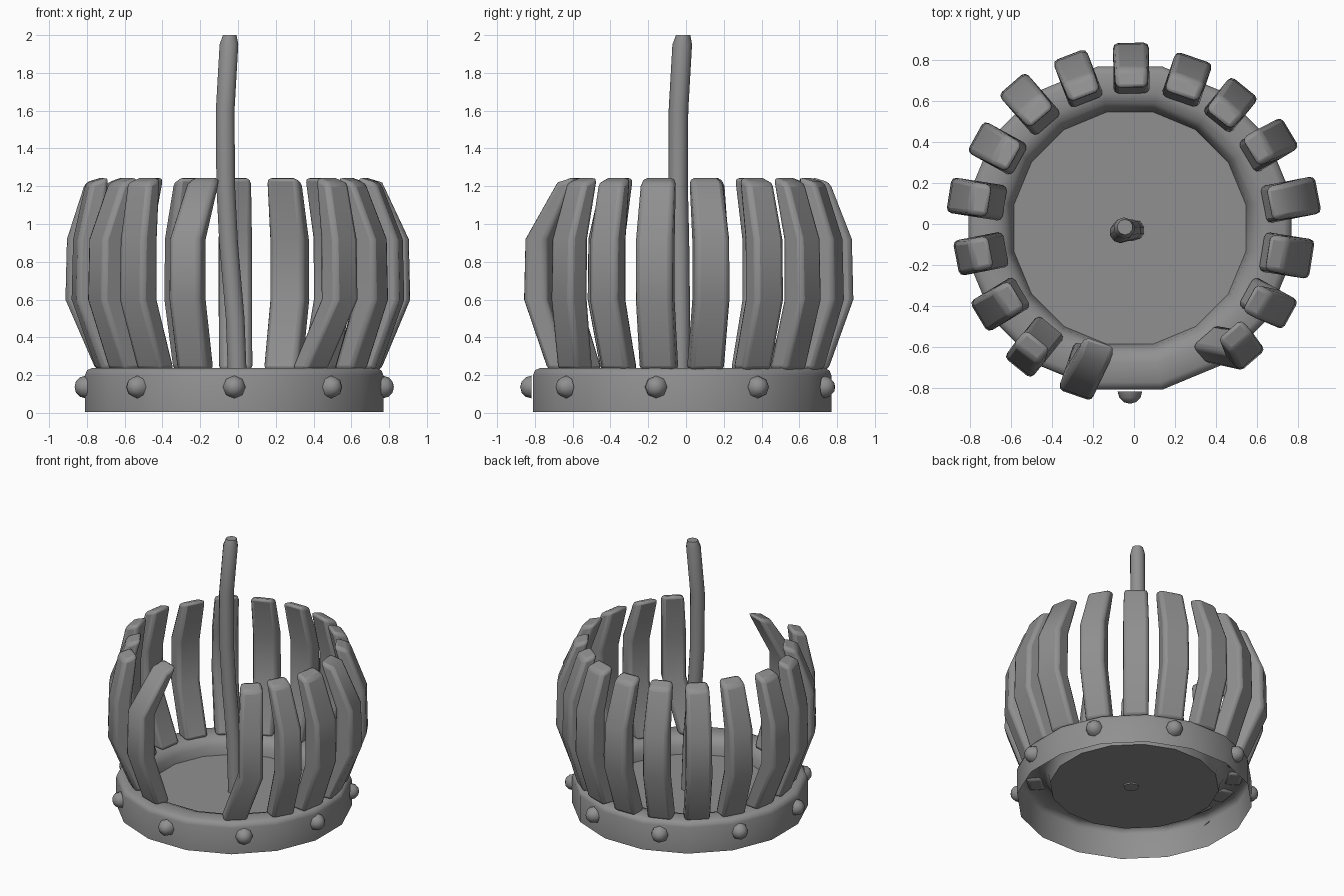
import bpy, bmesh, math
from mathutils import Vector, Matrix

cube = bpy.data.objects.get("Cube")
if cube:
    bpy.data.objects.remove(cube, do_unlink=True)

TAU = math.tau
CENTRE = Vector((-0.02, -0.02, 0))

grey = bpy.data.materials.new("stone_grey")
grey.use_nodes = True
colour = (0.28, 0.28, 0.28, 1)
grey.diffuse_color = colour
grey.node_tree.nodes["Principled BSDF"].inputs["Base Color"].default_value = colour


def finish(name, bm, angle=50, bevel=0):
    mesh = bpy.data.meshes.new(name)
    bm.to_mesh(mesh)
    bm.free()
    mesh.materials.append(grey)
    obj = bpy.data.objects.new(name, mesh)
    bpy.context.collection.objects.link(obj)
    if bevel:
        mod = obj.modifiers.new("soft_edges", "BEVEL")
        mod.width = bevel
        mod.segments = 2
        mod.angle_limit = math.radians(50)
    bpy.ops.object.select_all(action="DESELECT")
    obj.select_set(True)
    bpy.context.view_layer.objects.active = obj
    bpy.ops.object.shade_smooth_by_angle(angle=math.radians(angle))


def loft(bm, rings, caps=(True, True)):
    """Join counter-clockwise rings of points with quads and close the chosen ends."""
    loops = [[bm.verts.new(p) for p in ring] for ring in rings]
    n = len(loops[0])
    for a, b in zip(loops, loops[1:]):
        for i in range(n):
            j = (i + 1) % n
            bm.faces.new((a[i], a[j], b[j], b[i]))
    if caps[0]:
        bm.faces.new(loops[0][::-1])
    if caps[1]:
        bm.faces.new(loops[-1])


def circle(centre, r, n):
    return [centre + Vector((r * math.cos(TAU * (i + 0.5) / n),
                             r * math.sin(TAU * (i + 0.5) / n), 0)) for i in range(n)]


# Hollow base: outer band, rounded lip and sunken floor, open below
profile = [(0.805, 0.005), (0.805, 0.2), (0.795, 0.225), (0.768, 0.238),
           (0.67, 0.238), (0.62, 0.22), (0.59, 0.175), (0.578, 0.115)]
bm = bmesh.new()
loft(bm, [circle(CENTRE + Vector((0, 0, z)), r, 16) for r, z in profile], (False, True))
finish("base", bm)

# Nine domed studs around the band
bm = bmesh.new()
for k in range(9):
    a = -TAU / 4 + TAU * k / 9
    out = Vector((math.cos(a), math.sin(a), 0))
    spot = CENTRE + out * 0.798 + Vector((0, 0, 0.137))
    place = Matrix.Translation(spot) @ Matrix.Rotation(a, 4, "Z") @ Matrix.Rotation(TAU / 4, 4, "Y")
    ball = bmesh.ops.create_uvsphere(bm, u_segments=8, v_segments=6, radius=0.06, matrix=place)
    inner = [v for v in ball["verts"] if (v.co - spot).dot(out) < -0.001]
    bmesh.ops.delete(bm, geom=inner, context="VERTS")
finish("studs", bm)

# Slightly crooked centre pole
path = [(0.0, -0.03, 0.105), (-0.015, -0.03, 0.5), (-0.05, -0.035, 0.9), (-0.065, -0.042, 1.2),
        (-0.068, -0.04, 1.6), (-0.048, -0.02, 1.95), (-0.044, -0.015, 2.0)]
bm = bmesh.new()
loft(bm, [circle(Vector(p), 0.052 if i < len(path) - 1 else 0.038, 10)
          for i, p in enumerate(path)])
finish("pole", bm)


def slat(angle, width, stations):
    """Stations hold radius, sideways shift, height and half depth of the slat."""
    a = math.radians(angle)
    out = Vector((math.cos(a), math.sin(a), 0))
    side = Vector((-math.sin(a), math.cos(a), 0))
    rings = []
    for r, shift, z, depth in stations:
        slope, taper = (0.015, 0.92) if z > 1 else (0, 1)
        rings.append([out * (r + u * depth) + side * (shift + v * taper * width / 2)
                      + Vector((0, 0, z - slope * (u + 1)))
                      for u, v in ((-1, -1), (1, -1), (1, 1), (-1, 1))])
    bm = bmesh.new()
    loft(bm, rings)
    return bm


# Ring of bowed slats with a gap at the front; a few differ from the rest
reach = {2: 0.80, 3: 0.795, 5: 0.845, 10: 0.84, 13: 0.85, 15: 0.845}
top_reach = {3: 0.70, 8: 0.74, 9: 0.64, 10: 0.78, 12: 0.76, 13: 0.76, 15: 0.73}
widths = {2: 0.19, 5: 0.185, 6: 0.195, 7: 0.165, 8: 0.165, 10: 0.17}
shifts = {2: -0.015, 4: -0.008, 5: -0.03, 6: -0.035, 7: -0.02}
base_shift = {8: -0.1}
top_shift = {4: 0.015, 7: -0.02, 8: 0.015, 9: 0.03, 10: -0.01}
for k in range(1, 17):
    slot = k if k <= 8 else k + 2
    bow = reach.get(k, 0.82)
    shift = shifts.get(k, 0)
    finish("slat_%02d" % k, slat(111 - 20 * slot, widths.get(k, 0.175), [
        (0.69, shift + base_shift.get(k, 0), 0.225, 0.06),
        (bow, shift, 0.6, 0.065),
        (bow - 0.005, shift, 0.92, 0.062),
        (top_reach.get(k, 0.71), shift + top_shift.get(k, 0), 1.25, 0.05)]), bevel=0.025)
